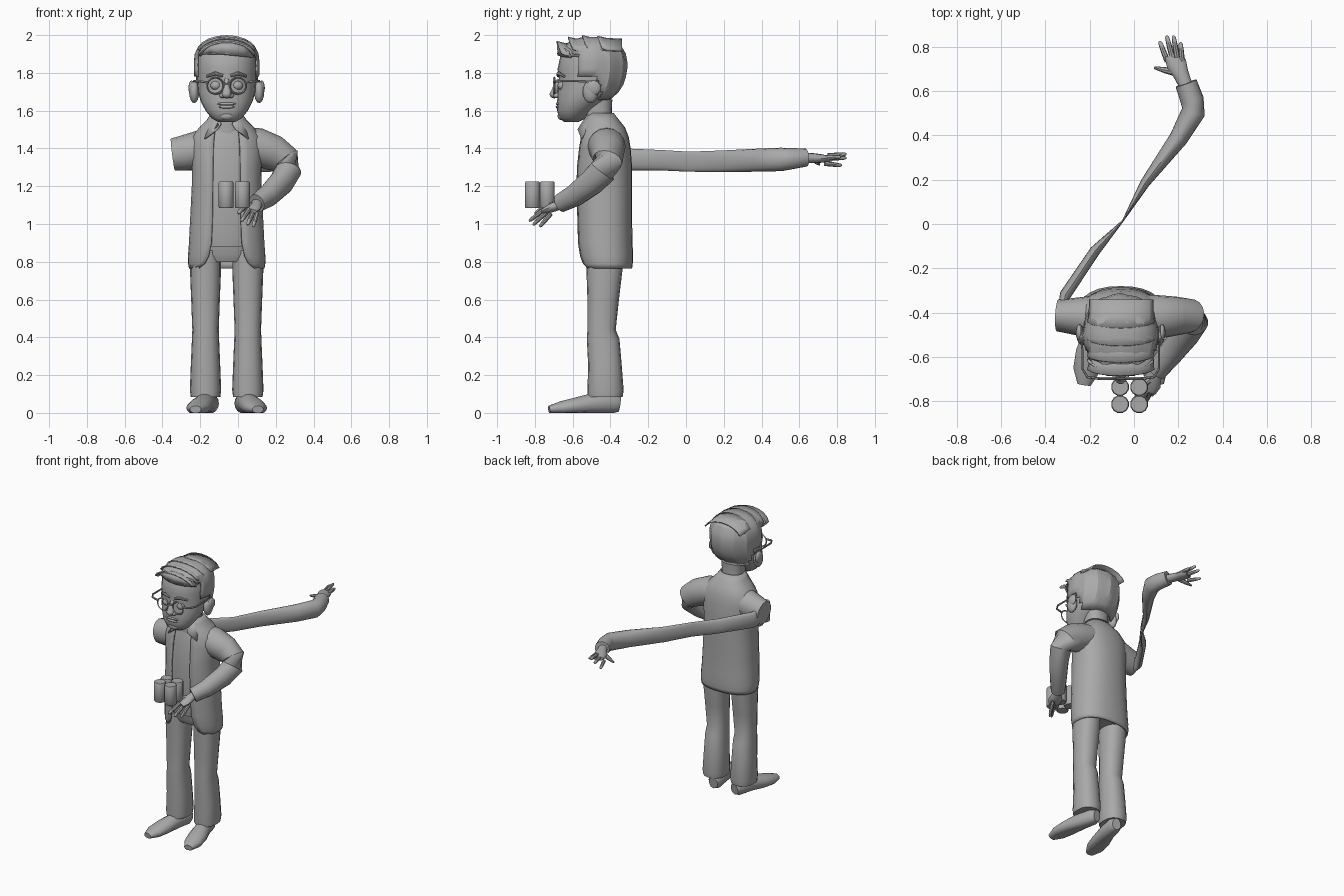
import bpy, bmesh, math
from mathutils import Vector, Matrix

cube = bpy.data.objects.get("Cube")
if cube:
    bpy.data.objects.remove(cube, do_unlink=True)

CX = -0.06  # mirror plane of the body

clay = bpy.data.materials.new("plain_grey")
clay.use_nodes = True
clay.diffuse_color = (0.4, 0.4, 0.4, 1)
clay.node_tree.nodes["Principled BSDF"].inputs["Base Color"].default_value = (0.4, 0.4, 0.4, 1)


def finish(name, bm, thickness=0, angle=40):
    bmesh.ops.recalc_face_normals(bm, faces=bm.faces)
    mesh = bpy.data.meshes.new(name)
    bm.to_mesh(mesh)
    bm.free()
    mesh.materials.append(clay)
    ob = bpy.data.objects.new(name, mesh)
    bpy.context.collection.objects.link(ob)
    if thickness:
        mod = ob.modifiers.new("Thickness", "SOLIDIFY")
        mod.thickness, mod.offset = thickness, 0
    bpy.ops.object.select_all(action="DESELECT")
    ob.select_set(True)
    bpy.context.view_layer.objects.active = ob
    bpy.ops.object.shade_smooth_by_angle(angle=math.radians(angle))
    return ob


def loft(bm, rings, closed=True):
    rows = [[bm.verts.new(p) for p in r] for r in rings]
    n = len(rows[0])
    for a, b in zip(rows, rows[1:]):
        for i in range(n if closed else n - 1):
            j = (i + 1) % n
            bm.faces.new((a[i], a[j], b[j], b[i]))
    if closed:
        bm.faces.new(rows[0])
        bm.faces.new(rows[-1])


def ring(z, hw, yf, yb, gap=0, n=24, p=0.85, cx=CX):
    """Rounded outline starting at the front; gap leaves it open there."""
    t0 = math.asin(min(1, gap / hw) ** (1 / p)) if gap else 0
    count = n + 1 if gap else n
    pts = []
    for i in range(count):
        t = t0 + (2 * math.pi - 2 * t0) * i / n
        s, c = math.sin(t), math.cos(t)
        x = cx + hw * math.copysign(abs(s) ** p, s)
        y = (yf + yb) / 2 - (yb - yf) / 2 * math.copysign(abs(c) ** p, c)
        pts.append((x, y, z))
    return pts


def tube(bm, pts, n=12, floor=None):
    """Sweep an ellipse along (x, y, z, half width, half height) points."""
    centres = [Vector(p[:3]) for p in pts]
    rings = []
    for i, p in enumerate(pts):
        d = (centres[min(i + 1, len(pts) - 1)] - centres[max(i - 1, 0)]).normalized()
        side = d.cross(Vector((0, 0, 1))).normalized()
        up = side.cross(d)
        row = []
        for k in range(n):
            a = 2 * math.pi * k / n
            v = centres[i] + side * p[3] * math.cos(a) + up * p[4] * math.sin(a)
            if floor is not None:
                v.z = max(v.z, floor)
            row.append(v)
        rings.append(row)
    loft(bm, rings)


def ball(bm, centre, size, n=16):
    m = Matrix.Translation(centre) @ Matrix.Diagonal((*size, 1))
    bmesh.ops.create_uvsphere(bm, u_segments=n, v_segments=n // 2, radius=1, matrix=m)


def solid(name, sections, **kw):
    bm = bmesh.new()
    loft(bm, [ring(*s, **kw) for s in sections])
    return finish(name, bm)


# Head and neck
solid("head", [(1.54, .045, -.645, -.57), (1.56, .08, -.672, -.53), (1.60, .112, -.682, -.50),
               (1.65, .138, -.682, -.43), (1.70, .152, -.68, -.37), (1.76, .157, -.672, -.335),
               (1.82, .160, -.68, -.325), (1.89, .156, -.665, -.33), (1.94, .135, -.635, -.36),
               (1.97, .09, -.57, -.42)], p=0.92)
solid("neck", [(1.44, .085, -.54, -.37), (1.54, .072, -.54, -.395), (1.66, .08, -.54, -.39)])

# Face features
bm = bmesh.new()
tube(bm, [(CX, -.67, 1.765, .012, .012), (CX, -.688, 1.73, .016, .014), (CX, -.698, 1.69, .026, .02)])
ball(bm, (CX, -.697, 1.687), (.025, .025, .022))
for s in (-1, 1):
    ball(bm, (CX + s * .022, -.685, 1.68), (.016, .018, .014))
finish("nose", bm)

bm = bmesh.new()
ball(bm, (CX, -.677, 1.636), (.05, .012, .008))
ball(bm, (CX, -.677, 1.620), (.042, .013, .009))
ball(bm, (CX, -.66, 1.572), (.04, .02, .022))
finish("lips_and_chin", bm)

for s, side in ((-1, "right"), (1, "left")):
    bm = bmesh.new()
    ball(bm, (CX + s * .058, -.658, 1.733), (.028, .022, .024))
    finish(side + "_eye", bm)
    bm = bmesh.new()
    tube(bm, [(CX + s * .02, -.677, 1.785, .008, .008), (CX + s * .06, -.675, 1.797, .011, .011),
              (CX + s * .105, -.645, 1.782, .007, .007)], n=8)
    finish(side + "_eyebrow", bm)
    bm = bmesh.new()
    ball(bm, (CX + s * .172, -.505, 1.70), (.027, .042, .06))
    ball(bm, (CX + s * .186, -.49, 1.72), (.016, .04, .04))
    finish(side + "_ear", bm)

# Spectacles
bm = bmesh.new()
for s in (-1, 1):
    rows = []
    for i in range(24):
        a = 2 * math.pi * i / 24
        rows.append([(CX + s * .06 + math.cos(a) * (.043 + .005 * math.cos(b)), -.697 + .006 * math.sin(b),
                      1.732 + math.sin(a) * (.043 + .005 * math.cos(b)))
                     for b in (0, math.pi / 2, math.pi, 3 * math.pi / 2)])
    bands = [[bm.verts.new(p) for p in r] for r in rows]
    for i in range(24):
        for k in range(4):
            a, b = bands[i], bands[(i + 1) % 24]
            bm.faces.new((a[k], a[(k + 1) % 4], b[(k + 1) % 4], b[k]))
    tube(bm, [(CX + s * .1, -.697, 1.75, .006, .007), (CX + s * .15, -.69, 1.755, .006, .007),
              (CX + s * .172, -.655, 1.757, .005, .007), (CX + s * .175, -.46, 1.755, .004, .006)], n=6)
tube(bm, [(CX - .02, -.697, 1.745, .005, .006), (CX + .02, -.697, 1.745, .005, .006)], n=6)
finish("spectacles", bm)

# Hair cap with ridged locks, trimmed along the hairline
bm = bmesh.new()
rows = []
for z, hw, yf, yb in [(1.66, .145, -.66, -.405), (1.70, .158, -.68, -.36), (1.74, .164, -.685, -.335),
                      (1.78, .168, -.69, -.322), (1.82, .170, -.69, -.315), (1.86, .170, -.687, -.315),
                      (1.90, .165, -.68, -.322), (1.94, .146, -.655, -.345), (1.97, .11, -.60, -.39),
                      (1.985, .06, -.55, -.44)]:
    row = ring(z, hw, yf, yb, n=36, p=0.92)
    mid = Vector((CX, (yf + yb) / 2, z))
    rows.append([mid + (Vector(v) - mid) * (1 - .02 * (i % 3)) for i, v in enumerate(row)])
loft(bm, rows)


def hairline(y):
    return 1.66 if y > -.46 else 1.77 if y > -.575 else 1.9


bmesh.ops.delete(bm, geom=[f for f in bm.faces if len(f.verts) > 4 and f.calc_center_median().z < 1.8
                           or f.calc_center_median().z < hairline(f.calc_center_median().y)],
                 context="FACES")
finish("hair_cap", bm, .008, 25)

# Combed-over strands, each overlapping the next
bm = bmesh.new()
for y, top in ((-.685, 1.965), (-.625, 1.988), (-.55, 1.996), (-.47, 1.993)):
    rows = []
    for i in range(9):
        a = -1.3 + 2.6 * i / 8
        x = CX + .155 * math.sin(a)
        z = top - .085 * (1 - math.cos(a))
        rows.append([(x, y + .035 * (1 - math.cos(a)), z), (x * .97, y + .05, z - .012),
                     (x * .95, y + .13, z - .016)])
    loft(bm, rows, closed=False)
rows = [[(CX + .145 * t, -.683 + .06 * t * t, 1.96 - .045 * t * t),
         (CX + .15 * t, -.678 + .07 * t * t, 1.895 - .015 * t)] for t in (-1, -.6, -.2, .2, .6, 1)]
loft(bm, rows, closed=False)
finish("hair_strands", bm, .008, 30)

# Shirt and trousers
solid("shirt", [(.88, .15, -.555, -.32), (.94, .17, -.565, -.31), (1.1, .17, -.572, -.31),
                (1.25, .165, -.572, -.31), (1.4, .165, -.557, -.32), (1.46, .14, -.545, -.34),
                (1.52, .08, -.53, -.37)])
solid("trouser_seat", [(.80, .13, -.51, -.335), (.84, .165, -.53, -.315), (.95, .165, -.54, -.31)])
for s, side in ((-1, "right"), (1, "left")):
    solid(side + "_trouser_leg",
          [(.085, .078, -.52, -.335), (.12, .083, -.522, -.33), (.25, .078, -.518, -.34),
           (.39, .072, -.525, -.352), (.44, .07, -.522, -.372), (.6, .076, -.522, -.355),
           (.75, .082, -.527, -.337), (.86, .08, -.53, -.33)], n=16, cx=CX + s * .112)
    bm = bmesh.new()
    tube(bm, [(CX + s * dx, y, z, w, h) for dx, y, z, w, h in (
        (.085, -.352, .045, .032, .04), (.09, -.385, .05, .05, .055), (.112, -.48, .05, .052, .058),
        (.138, -.58, .036, .064, .046), (.155, -.66, .026, .06, .036), (.165, -.725, .018, .03, .02))],
        n=16, floor=0)
    finish(side + "_shoe", bm)

# Jacket, open at the front and cut away at the hem
bm = bmesh.new()
loft(bm, [ring(*v) for v in (
    (.765, .195, -.55, -.29, .145), (.79, .2, -.558, -.287, .115), (.83, .2, -.567, -.285, .095),
    (.90, .195, -.575, -.288, .08), (1.0, .19, -.577, -.29, .076), (1.1, .185, -.58, -.29, .074),
    (1.2, .18, -.583, -.29, .073), (1.3, .18, -.58, -.29, .072), (1.4, .19, -.567, -.298, .07),
    (1.46, .18, -.557, -.308, .066), (1.51, .14, -.545, -.328, .06), (1.55, .1, -.535, -.36, .05),
    (1.585, .078, -.52, -.387, .045))], closed=False)
finish("jacket", bm, .01)
for s, side in ((-1, "right"), (1, "left")):
    bm = bmesh.new()
    bm.faces.new([bm.verts.new((CX + s * dx, y, z)) for dx, y, z in (
        (.078, -.47, 1.575), (.115, -.553, 1.45), (.05, -.572, 1.50), (.03, -.55, 1.53), (.05, -.52, 1.58))])
    finish(side + "_collar", bm, .008)

# Left sleeve, bent with the hand on the hip side
bm = bmesh.new()
tube(bm, [(.0, -.42, 1.43, .1, .085), (.1, -.42, 1.41, .1, .1), (.19, -.415, 1.375, .088, .095),
          (.25, -.415, 1.335, .078, .085), (.265, -.44, 1.28, .07, .075), (.23, -.5, 1.22, .064, .07),
          (.16, -.59, 1.15, .056, .06), (.1, -.665, 1.11, .047, .05)], n=16)
finish("left_sleeve", bm)

# Right shoulder and the long, twisted right sleeve
bm = bmesh.new()
tube(bm, [(-.1, -.42, 1.42, .1, .09), (-.2, -.42, 1.395, .095, .1), (-.29, -.415, 1.375, .08, .093),
          (-.345, -.412, 1.368, .072, .085)], n=16)
finish("right_shoulder", bm)
bm = bmesh.new()
tube(bm, [(-.32, -.37, 1.345, .022, .058), (-.31, -.32, 1.342, .026, .058), (-.175, -.12, 1.337, .024, .054),
          (-.05, .015, 1.33, .004, .053), (.05, .185, 1.332, .022, .057), (.2, .385, 1.338, .042, .061),
          (.268, .505, 1.342, .054, .062), (.262, .56, 1.346, .053, .056), (.235, .635, 1.352, .05, .048)], n=16)
finish("right_sleeve", bm)


def hand(name, wrist, knuckles, tips, thumb):
    """Flat palm with four fingers spread towards their tips and a thumb."""
    bm = bmesh.new()
    w, k = Vector(wrist), Vector(knuckles)
    tube(bm, [(*(w - (k - w) * .2), .03, .028), (*w.lerp(k, .3), .036, .026),
              (*w.lerp(k, .7), .046, .022), (*w.lerp(k, 1.1), .038, .014)])
    mean = sum((Vector(t) for t in tips), Vector()) / 4
    for t in tips:
        t = Vector(t)
        root = k + (t - mean) * .7 - (k - w) * .12
        tube(bm, [(*root, .013, .013), (*root.lerp(t, .55), .012, .012),
                  (*root.lerp(t, .92), .009, .009), (*t, .004, .004)], n=8)
    t, root = Vector(thumb), w.lerp(k, .3)
    tube(bm, [(*root, .018, .018), (*root.lerp(t, .6), .014, .014), (*t, .006, .006)], n=8)
    finish(name, bm)


hand("right_hand", (.225, .645, 1.35), (.178, .755, 1.345),
     [(.115, .825, 1.31), (.147, .85, 1.35), (.178, .85, 1.37), (.21, .82, 1.355)], (.092, .705, 1.315))
hand("left_hand", (.1, -.665, 1.105), (.066, -.745, 1.07),
     [(.0, -.80, 1.055), (.018, -.83, 1.015), (.05, -.81, .995), (.08, -.775, .985)], (.01, -.745, 1.11))

# Binoculars: four upright barrels in a block
bm = bmesh.new()
for x in (-.063, .023):
    for y in (-.735, -.813):
        loft(bm, [[(x + r * math.cos(math.pi * (i + .5) / 6), y + r * math.sin(math.pi * (i + .5) / 6), z)
                   for i in range(12)] for z, r in ((1.085, .037), (1.09, .041), (1.218, .041), (1.224, .037))])
finish("binoculars", bm)
